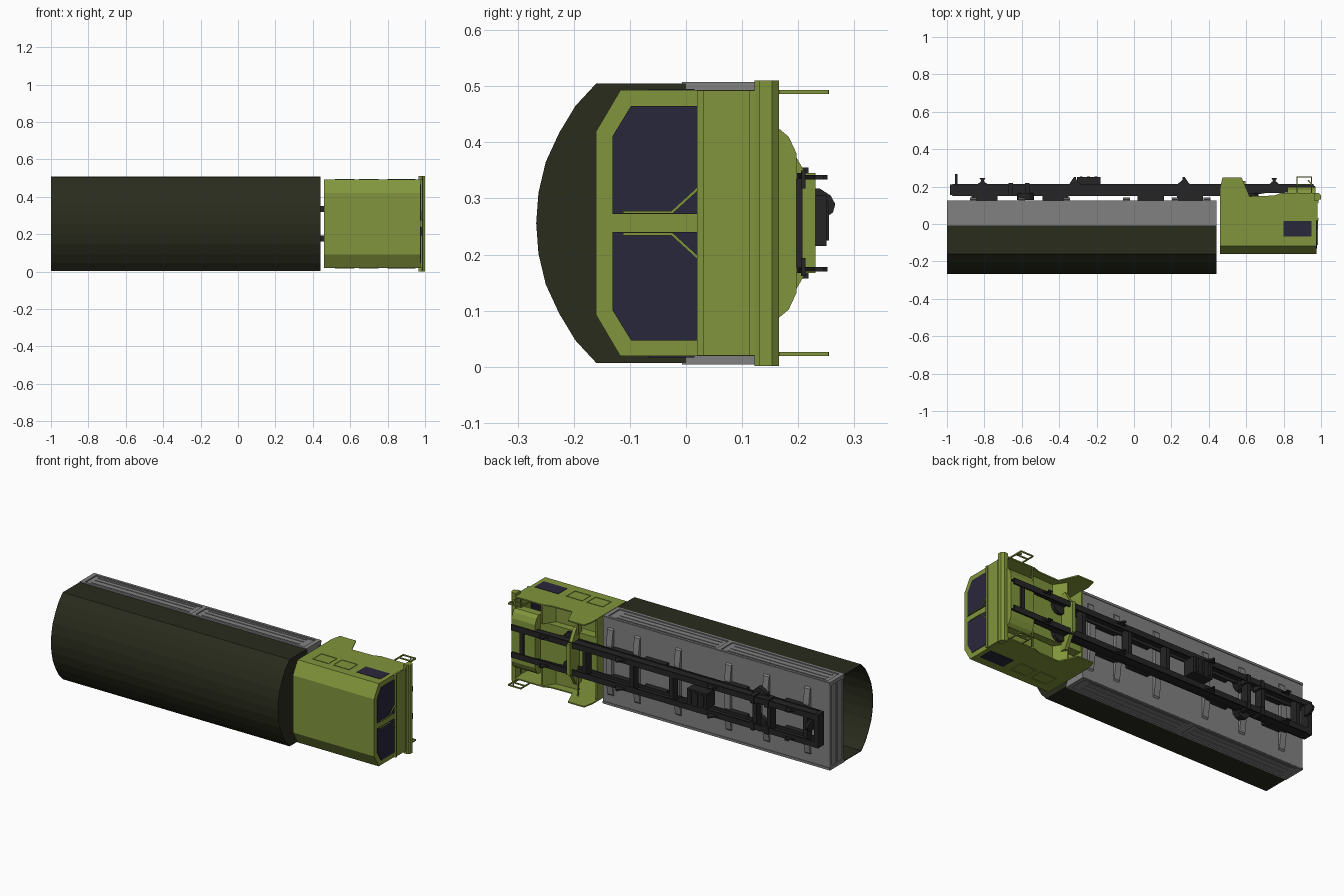
import bpy, bmesh
from math import cos, sin, pi

C = 0.256  # mid plane of the truck's width (truck lies on its side: roof towards -y)


def mat(name, rgb):
    m = bpy.data.materials.new(name)
    m.diffuse_color = (*rgb, 1)
    return m


GREEN = mat("olive_paint", (0.22, 0.30, 0.045))
CANVAS = mat("dark_canvas", (0.022, 0.025, 0.012))
GREY = mat("bed_grey", (0.22, 0.22, 0.22))
DARK = mat("chassis_black", (0.018, 0.018, 0.019))
GLASS = mat("dark_glass", (0.022, 0.02, 0.045))


def prism(name, pts, axis, a, b, m, skip=(), caps=(True, True), shell=0):
    """Extrude a profile: axis x uses (y,z), axis y uses (x,z), axis z uses (x,y)."""
    put = {"x": lambda p, t: (t, p[0], p[1]), "y": lambda p, t: (p[0], t, p[1]),
           "z": lambda p, t: (p[0], p[1], t)}[axis]
    bm = bmesh.new()
    lo = [bm.verts.new(put(p, a)) for p in pts]
    hi = [bm.verts.new(put(p, b)) for p in pts]
    n = len(pts)
    for i in range(n):
        if i not in skip:
            j = (i + 1) % n
            bm.faces.new((lo[i], lo[j], hi[j], hi[i]))
    if caps[0]:
        bm.faces.new(lo)
    if caps[1]:
        bm.faces.new(hi)
    bmesh.ops.recalc_face_normals(bm, faces=bm.faces)
    me = bpy.data.meshes.new(name)
    bm.to_mesh(me)
    bm.free()
    o = bpy.data.objects.new(name, me)
    bpy.context.collection.objects.link(o)
    me.materials.append(m)
    if shell:
        s = o.modifiers.new("thickness", "SOLIDIFY")
        s.thickness = shell
        s.offset = -1
    return o


def box(name, x, y, z, m):
    return prism(name, [(x[0], y[0]), (x[1], y[0]), (x[1], y[1]), (x[0], y[1])], "z", z[0], z[1], m)


def both(z0, z1):
    """A z range and its mirror image across the truck's mid plane."""
    return [("upper", z0, z1), ("lower", 2 * C - z1, 2 * C - z0)]


def sym(half):
    """Complete a (y, z) half profile by mirroring it in z."""
    return half + [(y, 2 * C - z) for y, z in reversed(half) if abs(z - C) > 1e-6]


def bar(name, p, q, w, z0, z1, m):
    """Straight flat bar in the xy plane."""
    dx, dy = q[0] - p[0], q[1] - p[1]
    l = (dx * dx + dy * dy) ** 0.5
    nx, ny = -dy / l * w / 2, dx / l * w / 2
    prism(name, [(p[0] + nx, p[1] + ny), (q[0] + nx, q[1] + ny),
                 (q[0] - nx, q[1] - ny), (p[0] - nx, p[1] - ny)], "z", z0, z1, m)


# canvas cover: arched, closed at the front, open at the rear
arch = sym([(0.0, 0.505), (-0.16, 0.505), (-0.197, 0.465), (-0.226, 0.417),
            (-0.25, 0.365), (-0.263, 0.31), (-0.267, C)])
prism("canvas_cover", arch, "x", -1, 0.44, CANVAS, skip=(len(arch) - 1,), caps=(False, True), shell=0.004)

# cargo bed: floor, end boards, side boards with framed panels
box("bed_floor", (-1, 0.44), (0.105, 0.122), (0.008, 0.504), GREY)
for n, x in (("tailgate", -0.995), ("bed_front_board", 0.425)):
    box(n, (x, x + 0.012), (-0.003, 0.12), (0.008, 0.504), GREY)
for y in (0.0, 0.05, 0.108):
    box("tailgate_rail", (-1.0, -0.995), (y, y + 0.014), (0.01, 0.502), GREY)
for s, a, b in both(0.488, 0.502):
    box("side_board_" + s, (-1, 0.44), (-0.003, 0.12), (a, b), GREY)
for s, a, b in both(0.5, 0.508):
    for y in (-0.007, 0.11):
        box("side_rail_" + s, (-1, 0.44), (y, y + 0.014), (a, b), GREY)
    for x in (-1.0, -0.30, 0.415):
        box("side_post_" + s, (x, x + 0.025), (-0.007, 0.124), (a, b), GREY)
for s, a, b in both(0.5, 0.505):
    for x in (-0.95, -0.25):
        for y in (0.025, 0.06, 0.088):
            box("panel_rib_" + s, (x, x + 0.62), (y, y + 0.009), (a, b), GREY)

# underfloor ribs with tapered ends
for x in (0.39, 0.22, -0.04, -0.36, -0.6, -0.86):
    prism("floor_rib", sym([(0.12, 0.45), (0.13, 0.44), (0.142, 0.36)]), "x", x - 0.018, x + 0.018, GREY)
for s, a, b in both(0.494, 0.505):
    box("floor_edge_" + s, (-1, 0.44), (0.12, 0.126), (a, b), GREY)

# chassis: C-section rails and cross members
for s, a, b in both(0.335, 0.345):
    prism("frame_rail_" + s, [(-0.98, 0.165), (-0.97, 0.15), (0.61, 0.15), (0.7, 0.165), (0.96, 0.17),
                              (0.97, 0.2), (0.95, 0.212), (-0.97, 0.212)], "z", a, b, DARK)
for s, a, b in both(0.318, 0.35):
    for y in (0.15, 0.205):
        box("rail_flange_" + s, (-0.97, 0.6), (y, y + 0.008), (a, b), DARK)
    box("rail_flange_front_" + s, (0.6, 0.96), (0.205, 0.213), (a, b), DARK)
    for x in (-0.8, -0.42, 0.09, 0.3):
        box("rail_pad_" + s, (x - 0.07, x + 0.07), (0.126, 0.152), (a, b), DARK)
for x in (-0.9, -0.67, -0.58, -0.05, 0.2, 0.5, 0.9):
    box("cross_member", (x - 0.012, x + 0.012), (0.16, 0.208), (0.173, 0.339), DARK)
box("rear_cross_bar", (-0.985, -0.96), (0.155, 0.212), (0.16, 0.352), DARK)

# spring hangers and pins on each rail
for s, a, b in both(0.334, 0.342):
    for x, d in ((-0.32, -1), (0.27, 1)):
        prism("spring_hanger_" + s, [(x - 0.04 * d, 0.21), (x + 0.03 * d, 0.21), (x + 0.02 * d, 0.222),
                                     (x, 0.252), (x - 0.01 * d, 0.252), (x - 0.012 * d, 0.235)],
              "z", a, b, DARK)
    for x in (-0.81, 0.75):
        prism("axle_mount_" + s, [(x - 0.03, 0.21), (x + 0.03, 0.21), (x + 0.006, 0.23), (x + 0.015, 0.245),
                                  (x - 0.015, 0.245), (x - 0.006, 0.23)], "z", a, b, DARK)
for s, a, b in both(0.31, 0.355):
    for x in (-0.66, -0.57):
        box("rail_bracket_" + s, (x - 0.012, x + 0.012), (0.155, 0.218), (a, b), DARK)

# rounded mounts beside the rails
for s, a, b in both(0.3, 0.37):
    for x in (-0.58, 0.62):
        z = (a + b) / 2
        ring = [(x + 0.045 * cos(i * pi / 6), z + 0.045 * sin(i * pi / 6)) for i in range(12)]
        prism("round_mount_" + s, ring, "y", 0.128, 0.165, DARK)

# gearbox between the rails, rear coupling
box("transfer_box", (-0.305, -0.18), (0.175, 0.25), (0.215, 0.305), DARK)
for i in range(3):
    x = -0.29 + i * 0.04
    box("transfer_box_rib", (x, x + 0.015), (0.18, 0.255), (0.225, 0.295), DARK)
prism("rear_coupling", [(0.2, 0.262), (0.2, 0.318), (0.238, 0.318), (0.258, 0.305), (0.266, 0.29),
                        (0.262, 0.275), (0.24, 0.26)], "x", -0.957, -0.943, DARK)

# cab: hollow shell with a chamfered roof, open underneath
cab = sym([(0.105, 0.493), (-0.117, 0.493), (-0.16, 0.42)])
prism("cab_shell", cab, "x", 0.46, 0.975, GREEN, skip=(len(cab) - 1,), shell=0.007)
for s, a, b in both(0.486, 0.493):
    prism("cab_side_" + s, [(0.46, 0.1), (0.46, 0.19), (0.473, 0.249), (0.575, 0.249), (0.618, 0.148),
                            (0.75, 0.152), (0.79, 0.167), (0.975, 0.167), (0.975, 0.1)], "z", a, b, GREEN)
box("cab_rear_lower", (0.46, 0.468), (0.1, 0.15), (0.02, 0.49), GREEN)

# inner floor, arches and underside panels
box("cab_tunnel", (0.47, 0.97), (0.09, 0.145), (0.13, 0.382), GREEN)
prism("front_valance", sym([(0.12, 0.425), (0.165, 0.425), (0.183, 0.41), (0.197, 0.38)]),
      "x", 0.82, 0.97, GREEN)
prism("rear_apron", sym([(0.12, 0.42), (0.17, 0.42), (0.213, 0.345), (0.231, 0.345)]),
      "x", 0.575, 0.595, GREEN)
for s, a, b in both(0.38, 0.488):
    prism("wheel_arch_" + s, [(0.575, 0.165), (0.618, 0.1), (0.75, 0.105), (0.795, 0.165),
                              (0.805, 0.165), (0.755, 0.096), (0.613, 0.091), (0.566, 0.165)],
          "z", a, b, GREEN)

# front: windscreen halves, wipers, grille panel, bumper
for s, k in (("upper", 1), ("lower", -1)):
    g = [(0.02, 0.016), (0.02, 0.209), (-0.098, 0.209), (-0.131, 0.155), (-0.131, 0.016)]
    prism("windscreen_" + s, [(y, C + k * z) for y, z in g], "x", 0.966, 0.978, GLASS)
    w = [(-0.112, 0.017), (-0.024, 0.017), (0.02, 0.057), (0.02, 0.064), (-0.026, 0.022), (-0.112, 0.022)]
    prism("wiper_" + s, [(y, C + k * z) for y, z in w], "x", 0.978, 0.983, GREEN)
box("grille_panel", (0.974, 0.982), (0.02, 0.125), (0.02, 0.492), GREEN)
for y in (0.02, 0.113):
    box("grille_trim", (0.98, 0.987), (y, y + 0.011), (0.02, 0.492), GREEN)
prism("front_bumper", [(0.965, 0.122), (0.985, 0.122), (0.99, 0.13), (1.0, 0.13), (1.0, 0.153),
                       (0.988, 0.166), (0.965, 0.166)], "z", 0.001, 0.51, GREEN)

# side windows and door panels
for s, a, b in both(0.485, 0.495):
    box("side_window_" + s, (0.8, 0.95), (-0.068, 0.015), (a, b), GLASS)
for s, a, b in both(0.49, 0.4955):
    for x in (0.52, 0.65):
        f, t = 0.004, (-0.065, 0.012)
        for y in t:
            bar("panel_frame_" + s, (x, y), (x + 0.1, y), f, a, b, GREEN)
        for u in (x, x + 0.1):
            bar("panel_frame_" + s, (u, t[0]), (u, t[1]), f, a, b, GREEN)

# boarding steps: flat bar frames under the front corners
step = [((0.872, 0.165), (0.872, 0.254)), ((0.95, 0.165), (0.95, 0.254)), ((0.872, 0.252), (0.95, 0.252)),
        ((0.872, 0.212), (0.95, 0.212)), ((0.93, 0.235), (0.95, 0.212))]
for s, a, b in both(0.486, 0.493):
    for p, q in step:
        bar("step_bar_" + s, p, q, 0.006, a, b, GREEN)
